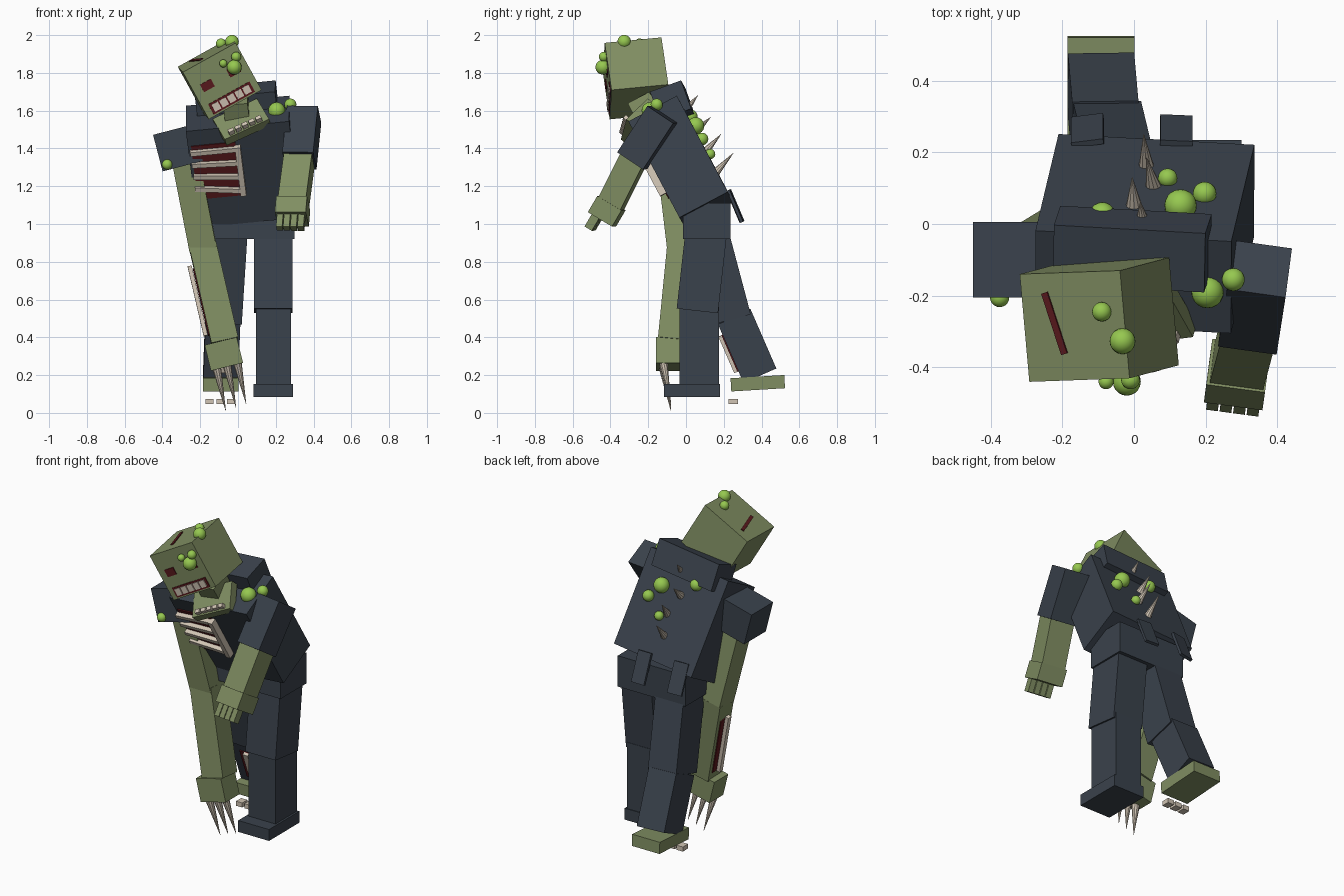
import bpy, bmesh, math
from mathutils import Vector, Matrix


def material(name, rgb):
    m = bpy.data.materials.new(name)
    m.diffuse_color = (*rgb, 1)
    return m


SUIT = material("dark cloth", (0.042, 0.054, 0.072))
SKIN = material("green skin", (0.216, 0.270, 0.122))
RED = material("dark red flesh", (0.107, 0.010, 0.013))
LIME = material("lime boil", (0.305, 0.578, 0.080))
BONE = material("bone", (0.640, 0.560, 0.460))


def frame(center, right, up):
    """Frame at a point from a right direction and an approximate up direction."""
    x = Vector(right).normalized()
    y = Vector(up).cross(x).normalized()
    z = x.cross(y)
    m = Matrix((x, y, z)).transposed().to_4x4()
    m.translation = Vector(center)
    return m


def finish(name, bm, matrix, mat):
    me = bpy.data.meshes.new(name)
    bm.to_mesh(me)
    bm.free()
    me.materials.append(mat)
    ob = bpy.data.objects.new(name, me)
    ob.matrix_world = matrix
    bpy.context.collection.objects.link(ob)
    return ob


def box(name, matrix, size, mat, at=(0, 0, 0), turn=0, axis='Z'):
    bm = bmesh.new()
    bmesh.ops.create_cube(bm, size=1)
    bmesh.ops.scale(bm, vec=size, verts=bm.verts)
    m = matrix @ Matrix.Translation(at) @ Matrix.Rotation(turn, 4, axis)
    return finish(name, bm, m, mat)


def limb(name, top, bottom, width, depth, mat, right=(1, 0, 0)):
    """Box running from a top point to a bottom point; returns its frame."""
    a, b = Vector(top), Vector(bottom)
    up = (a - b).normalized()
    r = Vector(right) - up * up.dot(Vector(right))
    m = frame((a + b) / 2, r, up)
    box(name, m, (width, depth, (a - b).length), mat)
    return m


def boil(p, radius):
    bm = bmesh.new()
    bmesh.ops.create_uvsphere(bm, u_segments=20, v_segments=12, radius=radius)
    for f in bm.faces:
        f.smooth = True
    finish("boil", bm, Matrix.Translation(p), LIME)


def spike(name, base, tip, radius):
    a, b = Vector(base), Vector(tip)
    bm = bmesh.new()
    bmesh.ops.create_cone(bm, cap_ends=True, segments=10, radius1=radius,
                          radius2=0.001, depth=(b - a).length)
    m = (b - a).to_track_quat('Z', 'Y').to_matrix().to_4x4()
    m.translation = (a + b) / 2
    finish(name, bm, m, BONE)


# torso, collar, pelvis
T = frame((0.03, -0.027, 1.33), (0.545, -0.03, 0.053), (-0.065, -0.27, 0.51))
box("torso", T, (0.55, 0.29, 0.58), SUIT)
C = frame((-0.005, -0.07, 1.635), (0.545, -0.03, 0.053), (-0.05, -0.34, 0.94))
box("collar", C, (0.425, 0.175, 0.16), SUIT)
I = Matrix.Identity(4)
box("pelvis", I, (0.46, 0.25, 0.19), SUIT, (0.07, 0.11, 1.015))

# torn cloth flaps at the back
for x, t in ((-0.13, 0.15), (0.118, -0.05)):
    limb("cloth_flap", (x, 0.225, 1.18), (x, 0.297, 1.01), 0.09, 0.016, SUIT, (1, t, 0))

# open chest with ribs
box("chest_wound", T, (0.235, 0.008, 0.32), RED, (-0.14, -0.147, 0.04))
for i in range(4):
    box("rib", T, (0.26, 0.035, 0.024), BONE,
        (-0.135, -0.16, 0.165 - 0.077 * i), 0.05 * i, 'Y')
box("breastbone", T, (0.03, 0.04, 0.29), BONE, (-0.012, -0.163, 0.035))

# spine spikes
for base, tip in (((0.035, 0.155, 1.27), (0.027, 0.25, 1.375)),
                  ((0.055, 0.10, 1.38), (0.035, 0.185, 1.475)),
                  ((0.0, 0.05, 1.49), (-0.005, 0.13, 1.565)),
                  ((0.025, -0.005, 1.6), (0.018, 0.062, 1.68))):
    spike("spine_spike", base, tip, 0.023)

# head, neck and face
H = frame((-0.097, -0.267, 1.771), (0.279, 0.01, 0.155), (-0.134, -0.036, 0.25))
box("head", H, (0.32, 0.303, 0.287), SKIN)
box("neck", T, (0.13, 0.13, 0.16), SKIN, (0.0, -0.04, 0.32))
for s in (-1, 1):
    box("eye", H, (0.065, 0.009, 0.045), RED, (0.08 * s, -0.152, 0.018))
box("mouth", H, (0.25, 0.009, 0.062), RED, (0, -0.152, -0.103))
for i in range(5):
    box("upper_tooth", H, (0.038, 0.012, 0.042), BONE, (-0.092 + 0.046 * i, -0.156, -0.103))
box("scalp_scar", H, (0.02, 0.18, 0.009), RED, (-0.062, 0.01, 0.144), 0.26)

# hanging jaw
J = frame((0.02, -0.255, 1.54), (0.24, 0.03, 0.11), (-0.2, -0.73, 0.64))
box("jaw", J, (0.26, 0.17, 0.05), SKIN)
for i in range(5):
    box("lower_tooth", J, (0.03, 0.022, 0.03), BONE, (-0.08 + 0.04 * i, -0.065, 0.036))

# short arm
R = (0.99, -0.13, 0)
limb("short_upper_arm", (0.35, -0.125, 1.58), (0.325, -0.285, 1.335), 0.165, 0.165, SUIT, R)
limb("short_forearm", (0.328, -0.265, 1.37), (0.292, -0.40, 1.10), 0.15, 0.135, SKIN, R)
P = limb("short_hand", (0.292, -0.395, 1.11), (0.285, -0.445, 1.025), 0.165, 0.15, SKIN, R)
for i in range(4):
    box("finger", P, (0.033, 0.045, 0.085), SKIN, (-0.057 + 0.038 * i, -0.03, -0.082))

# long arm
S = frame((-0.318, -0.1, 1.403), (0.96, 0, 0.25), (-0.25, 0, 0.96))
box("long_shoulder", S, (0.22, 0.21, 0.2), SUIT)
limb("long_upper_arm", (-0.275, -0.085, 1.33), (-0.185, -0.03, 0.87), 0.145, 0.14, SKIN)
F = limb("long_forearm", (-0.187, -0.03, 0.885), (-0.07, -0.08, 0.38), 0.145, 0.14, SKIN)
box("forearm_wound", F, (0.008, 0.085, 0.36), RED, (-0.074, 0, -0.03))
box("forearm_bone", F, (0.022, 0.03, 0.38), BONE, (-0.092, -0.005, -0.02))
W = frame((-0.075, -0.09, 0.312), (0.97, 0, 0.24), (-0.24, 0, 0.97))
box("long_hand", W, (0.175, 0.135, 0.14), SKIN)
for i in range(3):
    x, z = 0.054 * i, 0.018 * i
    spike("claw", (-0.118 + x, -0.125, 0.262 + z), (-0.065 + x, -0.08, 0.012 + z), 0.026)

# standing leg
limb("standing_thigh", (0.187, 0.105, 0.94), (0.187, 0.06, 0.54), 0.205, 0.22, SUIT)
limb("standing_shin", (0.187, 0.07, 0.56), (0.187, 0.07, 0.12), 0.185, 0.21, SUIT)
box("shoe", I, (0.21, 0.295, 0.07), SUIT, (0.187, 0.032, 0.118))

# dragging leg
limb("dragging_thigh", (-0.045, 0.115, 0.97), (-0.075, 0.24, 0.50), 0.19, 0.21, SUIT)
L = limb("dragging_shin", (-0.08, 0.255, 0.51), (-0.092, 0.39, 0.20), 0.185, 0.19, SUIT)
box("shin_wound", L, (0.08, 0.008, 0.21), RED, (0, -0.097, 0))
box("shin_bone", L, (0.035, 0.025, 0.21), BONE, (0.01, -0.107, 0))
box("bare_foot", I, (0.188, 0.285, 0.07), SKIN, (-0.092, 0.38, 0.157), 0.06, 'X')
for i in range(3):
    box("toe_bone", I, (0.042, 0.05, 0.028), BONE, (-0.15 + 0.056 * i, 0.25, 0.06))

# boils on face, scalp, shoulders and back
for x, y, z, r in ((-0.02, -0.44, 1.83, 0.039), (-0.078, -0.44, 1.85, 0.021),
                   (-0.01, -0.435, 1.885, 0.026), (-0.09, -0.245, 1.955, 0.027),
                   (-0.032, -0.327, 1.965, 0.036), (0.205, -0.19, 1.60, 0.045),
                   (0.277, -0.155, 1.632, 0.032), (-0.375, -0.205, 1.315, 0.027),
                   (-0.088, 0.025, 1.57, 0.036), (0.13, 0.052, 1.52, 0.045),
                   (0.197, 0.085, 1.45, 0.033), (0.094, 0.128, 1.37, 0.027)):
    boil((x, y, z), r)
